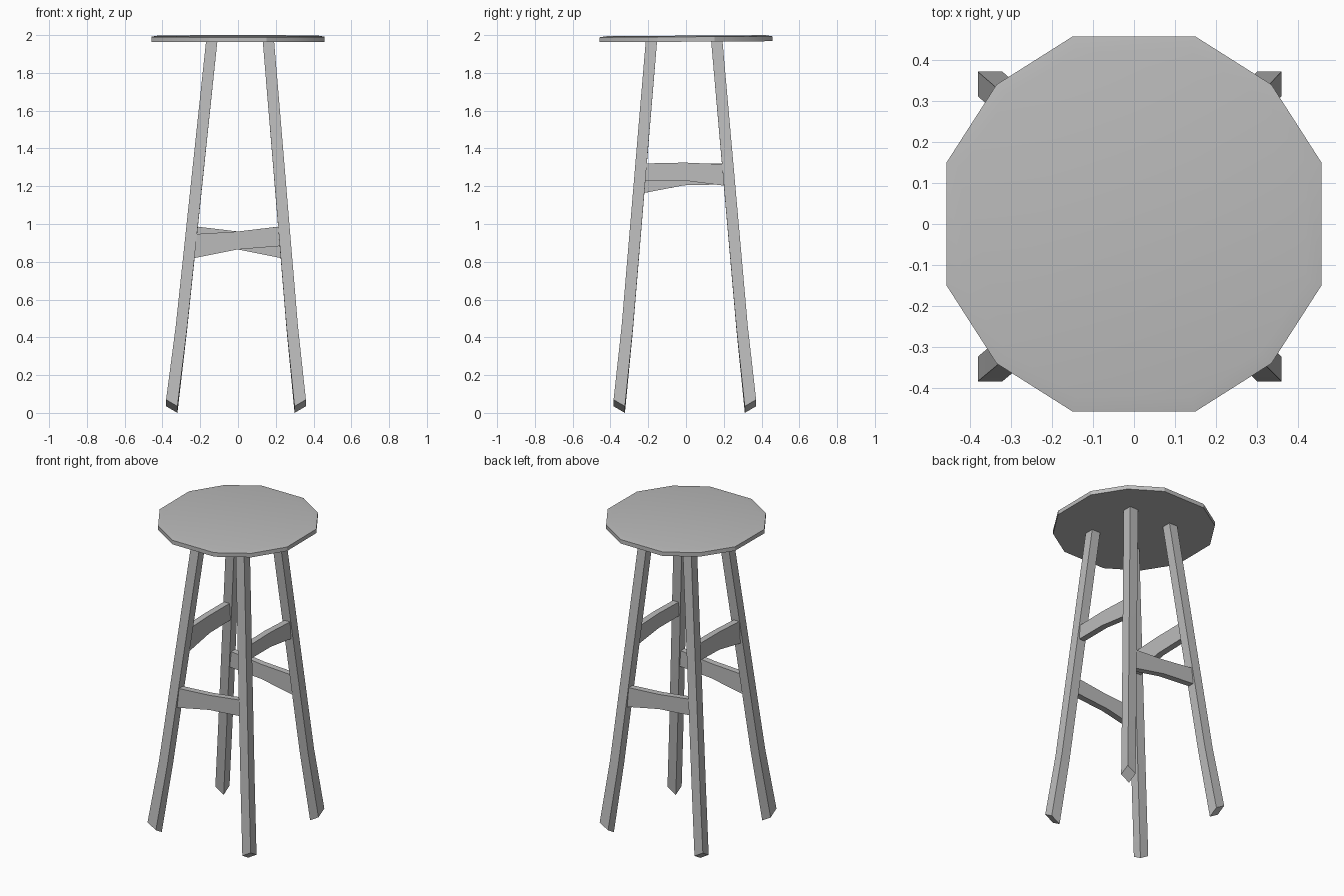
import bpy
import bmesh
from mathutils import Vector

cube = bpy.data.objects.get("Cube")
if cube:
    bpy.data.objects.remove(cube, do_unlink=True)

GREY = (0.5, 0.5, 0.5, 1)
grey = bpy.data.materials.new("plain grey")
grey.use_nodes = True
grey.diffuse_color = GREY
grey.node_tree.nodes["Principled BSDF"].inputs["Base Color"].default_value = GREY


def loft(name, rings):
    """Skin a closed solid through rings of points with equal counts."""
    bm = bmesh.new()
    loops = [[bm.verts.new(p) for p in ring] for ring in rings]
    for a, b in zip(loops, loops[1:]):
        for i in range(len(a)):
            j = (i + 1) % len(a)
            bm.faces.new((a[i], a[j], b[j], b[i]))
    bm.faces.new(loops[0])
    bm.faces.new(loops[-1])
    bmesh.ops.recalc_face_normals(bm, faces=bm.faces)
    mesh = bpy.data.meshes.new(name)
    bm.to_mesh(mesh)
    bm.free()
    mesh.materials.append(grey)
    obj = bpy.data.objects.new(name, mesh)
    bpy.context.collection.objects.link(obj)
    bpy.ops.object.select_all(action="DESELECT")
    obj.select_set(True)
    bpy.context.view_layer.objects.active = obj
    bpy.ops.object.shade_smooth_by_angle(angle=0.5)
    return obj


# Seat: twelve-sided slab with a shallow worn rim
quarter = [(0.457, 0.15), (0.335, 0.34), (0.15, 0.457)]
outline = []
for sx, sy in ((1, 1), (-1, 1), (-1, -1), (1, -1)):
    points = quarter if sx * sy > 0 else quarter[::-1]
    outline += [(sx * x, sy * y) for x, y in points]
loft("seat", [[(x * s, y * s, z + 0.006 * y) for x, y in outline]
              for s, z in ((1, 1.965), (1, 1.991), (0.92, 1.997))])

# Legs: square posts that splay outward and kick out a little at the foot
CORNERS = ((1, 1), (-1, 1), (-1, -1), (1, -1))
HALF = 0.03


def leg_centre(sx, sy, z):
    top = Vector((0.15 * sx + 0.011, 0.173 * sy - 0.01))
    foot = Vector((0.344 * sx - 0.011, 0.351 * sy - 0.006))
    knee = foot.lerp(top, 0.22) - Vector((sx, sy)) * 0.008
    if z > 0.45:
        return knee.lerp(top, (z - 0.45) / 1.52)
    return foot.lerp(knee, z / 0.45)


def leg(name, sx, sy):
    rings = []
    for z, tilt in ((0.035, 0.0175), (0.45, 0.005), (1.97, 0)):
        c = leg_centre(sx, sy, z)
        rings.append([(c.x + HALF * u, c.y + HALF * v, z + tilt * (u * sx + v * sy))
                      for u, v in CORNERS])
    loft(name, rings)


for side, sx in (("left", 1), ("right", -1)):
    for end, sy in (("front", -1), ("back", 1)):
        leg(f"{end}_{side}_leg", sx, sy)


# Rungs: tapered bars, slimmer at the middle than where they meet the legs
def rung(name, start, finish, heights):
    a, b = (leg_centre(*c, sum(h) / 2) for c, h in
            ((start, heights[0]), (finish, heights[-1])))
    along = (b - a).normalized()
    side = Vector((-along.y, along.x)) * 0.02
    rings = []
    for t, (low, high) in zip((0, 0.5, 1), heights):
        c = a.lerp(b, t)
        rings.append([(*(c - side), low), (*(c + side), low),
                      (*(c + side), high), (*(c - side), high)])
    loft(name, rings)


low_rung = ((0.815, 0.945), (0.865, 0.96), (0.885, 0.99))
rung("front_rung", (-1, -1), (1, -1), low_rung)
rung("back_rung", (1, 1), (-1, 1), low_rung)
rung("left_rung", (1, 1), (1, -1), ((1.2, 1.315), (1.23, 1.325), (1.23, 1.32)))
rung("right_rung", (-1, -1), (-1, 1), ((1.16, 1.31), (1.205, 1.32), (1.21, 1.32)))
